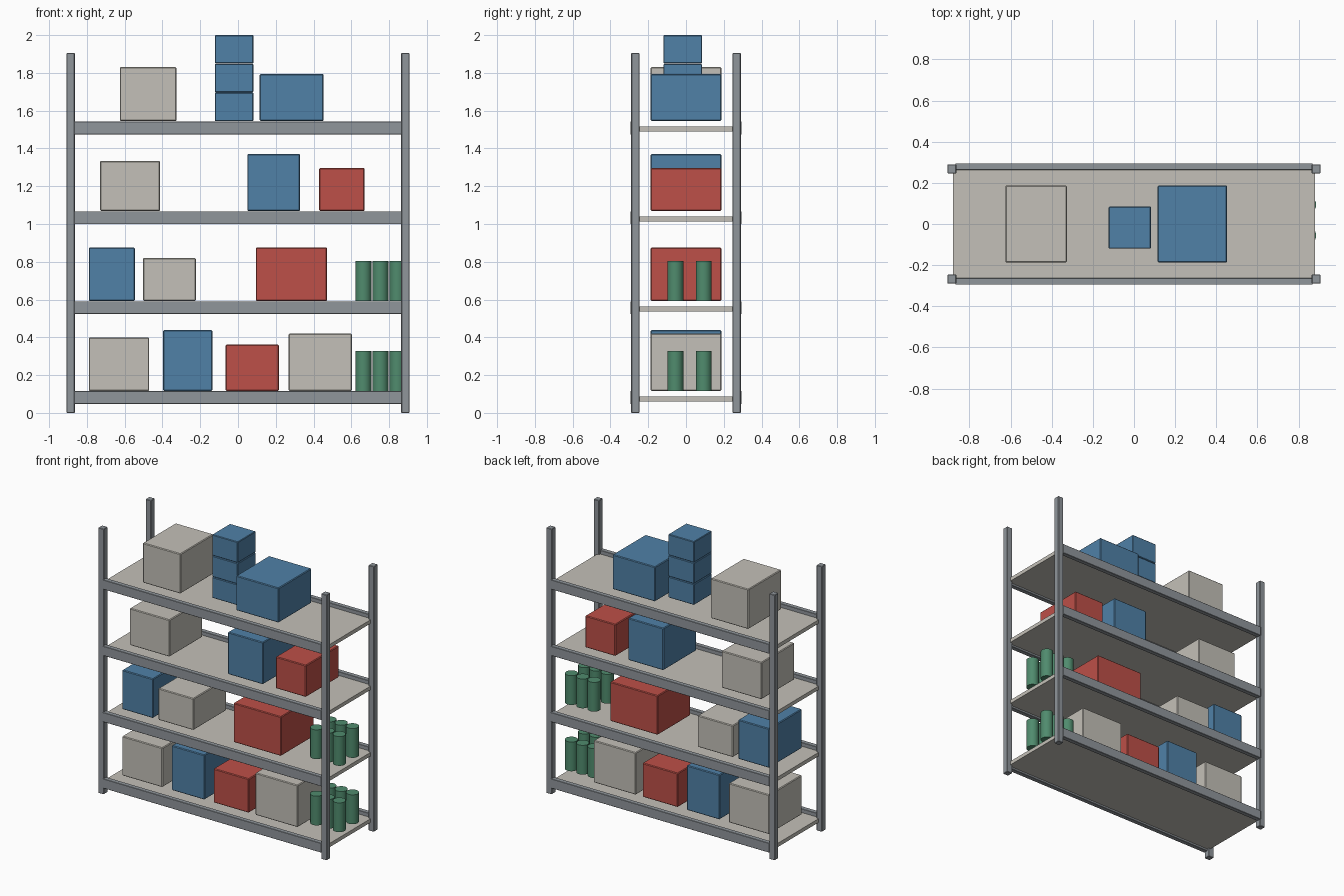
import bpy
import bmesh

cube = bpy.data.objects.get("Cube")
if cube:
    bpy.data.objects.remove(cube, do_unlink=True)


def material(name, rgb):
    m = bpy.data.materials.new(name)
    m.use_nodes = True
    m.diffuse_color = (*rgb, 1)
    m.node_tree.nodes["Principled BSDF"].inputs["Base Color"].default_value = (*rgb, 1)
    return m


STEEL = material("steel grey", (0.28, 0.305, 0.33))
PALE = material("pale grey", (0.55, 0.53, 0.48))
BLUE = material("blue", (0.08, 0.22, 0.39))
RED = material("red", (0.51, 0.08, 0.065))
GREEN = material("green", (0.08, 0.26, 0.155))


def new_object(name, bm, mat):
    mesh = bpy.data.meshes.new(name)
    bm.to_mesh(mesh)
    bm.free()
    mesh.materials.append(mat)
    ob = bpy.data.objects.new(name, mesh)
    bpy.context.collection.objects.link(ob)
    return ob


def box(name, xs, ys, zs, mat, bevel=0.0):
    """Box spanning the three (low, high) ranges."""
    bm = bmesh.new()
    bmesh.ops.create_cube(bm, size=1)
    for v in bm.verts:
        for i, (lo, hi) in enumerate((xs, ys, zs)):
            v.co[i] = lo if v.co[i] < 0 else hi
    ob = new_object(name, bm, mat)
    if bevel:
        mod = ob.modifiers.new("Bevel", "BEVEL")
        mod.width = bevel
        mod.segments = 1
    return ob


def can(name, x, y, z, radius=0.042, height=0.21):
    bm = bmesh.new()
    bmesh.ops.create_cone(bm, cap_ends=True, segments=24, radius1=radius,
                          radius2=radius, depth=height)
    ob = new_object(name, bm, GREEN)
    ob.location = (x, y, z + height / 2)
    bpy.ops.object.select_all(action="DESELECT")
    ob.select_set(True)
    bpy.context.view_layer.objects.active = ob
    bpy.ops.object.shade_smooth_by_angle()


def span(lo, hi, side):
    return (lo, hi) if side > 0 else (-hi, -lo)


# Upright posts
for sx, xname in ((1, "left"), (-1, "right")):
    for sy, yname in ((-1, "front"), (1, "back")):
        box(f"{yname}_{xname}_post", span(0.864, 0.907, sx),
            span(0.246, 0.29, sy), (0, 1.905), STEEL, 0.003)

# Shelf plates with front and back rails
levels = [0.081 + 0.476 * i for i in range(4)]
for n, z in enumerate(levels, 1):
    box(f"shelf_{n}", (-0.88, 0.88), (-0.265, 0.265), (z - 0.02, z + 0.007), PALE)
    for sy, yname in ((-1, "front"), (1, "back")):
        box(f"{yname}_rail_{n}", (-0.868, 0.868), span(0.262, 0.295, sy),
            (z - 0.034, z + 0.034), STEEL, 0.002)

# Storage boxes on each level: left edge, right edge, height, colour
rows = [
    [(-0.79, -0.47, 0.283, PALE), (-0.397, -0.136, 0.321, BLUE),
     (-0.065, 0.216, 0.244, RED), (0.268, 0.604, 0.302, PALE)],
    [(-0.79, -0.545, 0.282, BLUE), (-0.503, -0.223, 0.227, PALE),
     (0.094, 0.472, 0.282, RED)],
    [(-0.73, -0.413, 0.265, PALE), (0.049, 0.329, 0.302, BLUE),
     (0.43, 0.67, 0.228, RED)],
    [(-0.626, -0.326, 0.286, PALE), (0.115, 0.453, 0.249, BLUE)],
]
for n, (row, z) in enumerate(zip(rows, levels), 1):
    z += 0.036
    for k, (x0, x1, h, mat) in enumerate(row, 1):
        box(f"storage_box_{n}_{k}", (x0, x1), (-0.187, 0.187), (z, z + h), mat, 0.005)

# Stack of small boxes on the top shelf
for k in range(3):
    z = levels[3] + 0.036 + 0.1525 * k
    box(f"small_box_{k + 1}", (-0.123, 0.082), (-0.12, 0.085),
        (z, min(z + 0.15, 2.0)), BLUE, 0.004)

# Cans on the two lower shelves
for n in range(2):
    for i in range(3):
        for j in range(2):
            can(f"can_{n + 1}_{i + 1}_{j + 1}", 0.664 + 0.09 * i,
                -0.056 + 0.15 * j, levels[n] + 0.036)
